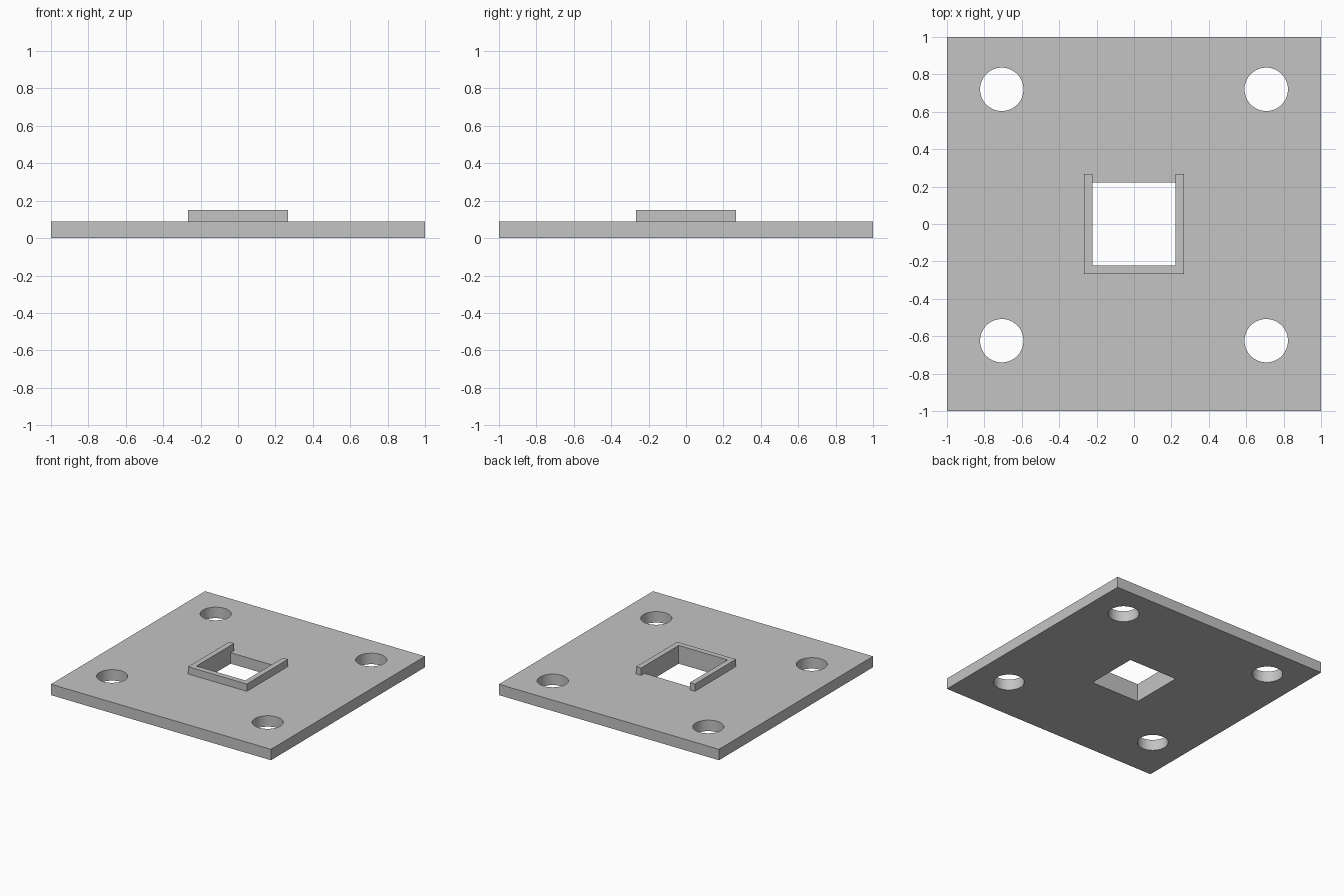
import bpy

default_cube = bpy.data.objects.get("Cube")
if default_cube:
    bpy.data.objects.remove(default_cube, do_unlink=True)

PLATE_H, WALL_TOP = 0.09, 0.15
INNER, OUTER = 0.222, 0.267
HOLE_R, HOLE_X = 0.116, 0.707

grey = bpy.data.materials.new("light grey")
grey.use_nodes = True
colour = (0.55, 0.55, 0.55, 1)
grey.diffuse_color = colour
grey.node_tree.nodes["Principled BSDF"].inputs["Base Color"].default_value = colour


def box(name, x0, x1, y0, y1, z0, z1):
    bpy.ops.mesh.primitive_cube_add(
        size=1, location=((x0 + x1) / 2, (y0 + y1) / 2, (z0 + z1) / 2))
    ob = bpy.context.object
    ob.name = name
    ob.scale = (x1 - x0, y1 - y0, z1 - z0)
    bpy.ops.object.transform_apply(location=True, rotation=False, scale=True)
    ob.data.materials.append(grey)
    return ob


def combine(target, tool, operation):
    """Apply a boolean and discard the tool object."""
    mod = target.modifiers.new(operation.lower(), "BOOLEAN")
    mod.operation, mod.solver, mod.object = operation, "EXACT", tool
    bpy.context.view_layer.objects.active = target
    bpy.ops.object.modifier_apply(modifier=mod.name)
    bpy.data.objects.remove(tool, do_unlink=True)


# Square base plate
plate = box("mounting_plate", -1, 1, -1, 1, 0, PLATE_H)

# Raised collar, open at the back where only the side walls run on
collar = box("collar", -OUTER, OUTER, -OUTER, OUTER, PLATE_H / 2, WALL_TOP)
gap = box("collar_gap", -INNER, INNER, 0, 1, PLATE_H, 1)
combine(collar, gap, "DIFFERENCE")
combine(plate, collar, "UNION")

# Square opening through plate and collar
opening = box("opening_cutter", -INNER, INNER, -INNER, INNER, -1, 1)
combine(plate, opening, "DIFFERENCE")

# Four round bolt holes
for x in (-HOLE_X, HOLE_X):
    for y in (-0.624, 0.72):
        bpy.ops.mesh.primitive_cylinder_add(
            vertices=64, radius=HOLE_R, depth=1, location=(x, y, 0))
        drill = bpy.context.object
        drill.name = "bolt_hole_cutter"
        drill.data.materials.append(grey)
        combine(plate, drill, "DIFFERENCE")

# Smooth hole walls with crisp edges
bpy.ops.object.select_all(action="DESELECT")
plate.select_set(True)
bpy.context.view_layer.objects.active = plate
bpy.ops.object.shade_smooth_by_angle()
